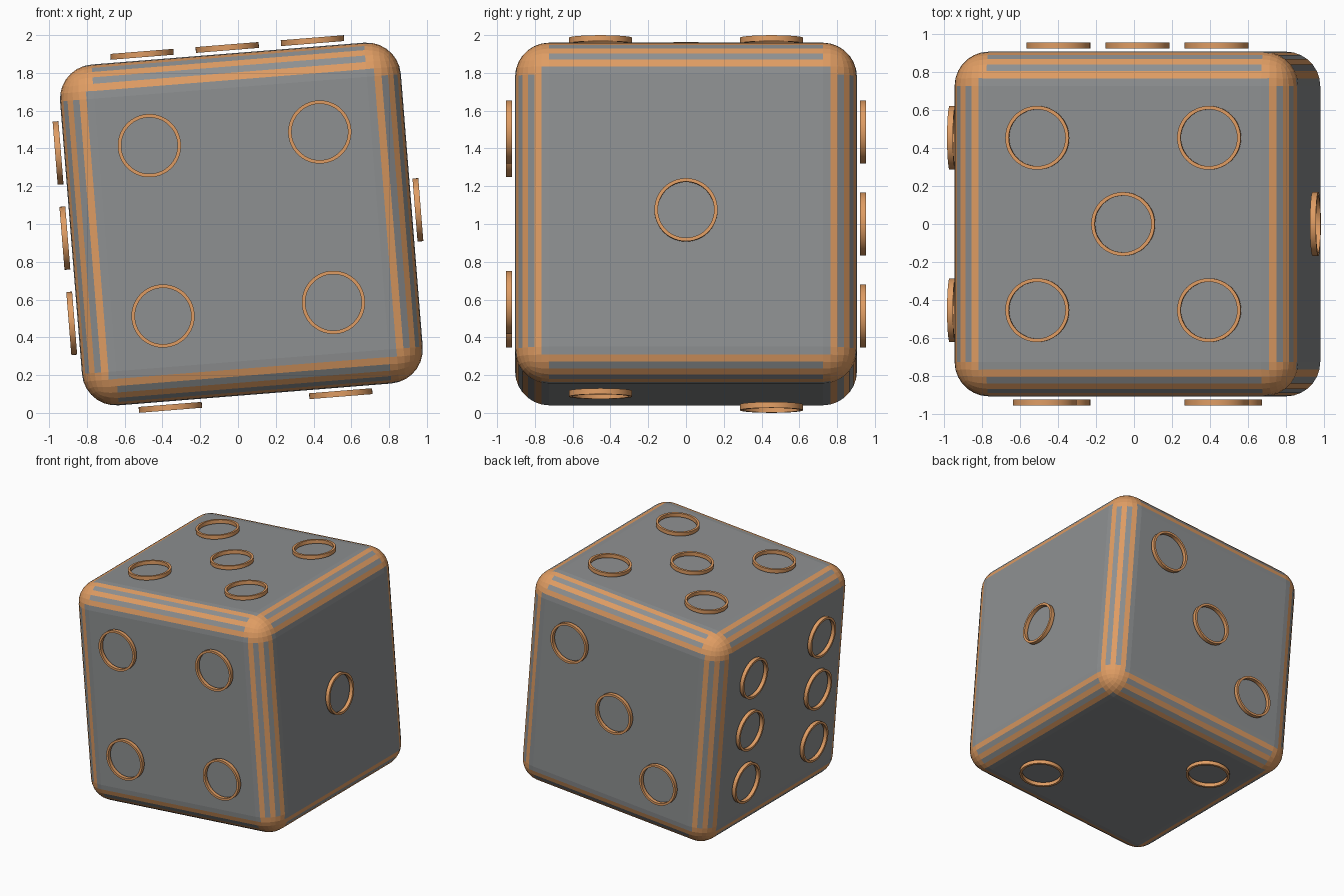
import bpy, bmesh, math
from mathutils import Matrix, Vector

if "Cube" in bpy.data.objects:
    bpy.data.objects.remove(bpy.data.objects["Cube"])

HALF, RADIUS, SEGS = 0.905, 0.181, 7
TILT = Matrix.Translation((0.018, 0, 1.0)) @ Matrix.Rotation(-0.08, 4, 'Y')


def material(name, color):
    m = bpy.data.materials.new(name)
    m.diffuse_color = (*color, 1)
    m.use_nodes = True
    m.node_tree.nodes["Principled BSDF"].inputs["Base Color"].default_value = m.diffuse_color
    return m


GREY = material("steel_grey", (0.27, 0.28, 0.285))
COPPER = material("copper", (0.74, 0.335, 0.125))


def add_object(name, bm, mats, matrix):
    bmesh.ops.recalc_face_normals(bm, faces=bm.faces)
    me = bpy.data.meshes.new(name)
    bm.to_mesh(me)
    bm.free()
    for m in mats:
        me.materials.append(m)
    ob = bpy.data.objects.new(name, me)
    bpy.context.collection.objects.link(ob)
    ob.matrix_world = matrix
    return ob


# Rounded cube body with alternating stripes along the edges, copper corners
bm = bmesh.new()
bmesh.ops.create_cube(bm, size=2 * HALF)
bmesh.ops.bevel(bm, geom=bm.edges[:], offset=RADIUS, offset_type='OFFSET',
                segments=SEGS, profile=0.5, affect='EDGES')
bm.normal_update()
for f in bm.faces:
    lo, mid, hi = sorted(abs(c) for c in f.normal)
    if lo > 0.01:
        f.material_index = int(hi < 0.97)
    elif mid > 0.01:
        step = int(math.atan2(mid, hi) / (math.pi / 2 / SEGS))
        f.material_index = step % 2
add_object("cube_body", bm, [GREY, COPPER], TILT)


# Pip rings floating just above each face
def ring(name, matrix, inner=0.149, outer=0.1675, low=0.922, high=0.953, n=48):
    bm = bmesh.new()
    profile = [(inner, low), (outer, low), (outer, high), (inner, high)]
    loops = []
    for i in range(n):
        a = 2 * math.pi * i / n
        loops.append([bm.verts.new((r * math.cos(a), r * math.sin(a), z))
                      for r, z in profile])
    for i in range(n):
        p, q = loops[i], loops[(i + 1) % n]
        for k in range(4):
            j = (k + 1) % 4
            bm.faces.new((p[k], q[k], q[j], p[j])).smooth = k in (1, 3)
    ob = add_object(name, bm, [COPPER], matrix)
    for e in ob.data.edges:
        a, b = (ob.data.vertices[v].co for v in e.vertices)
        e.use_edge_sharp = abs(a.xy.length - b.xy.length) < 1e-4 and abs(a.z - b.z) < 1e-4


S = HALF / 2
X, Y, Z = Vector((1, 0, 0)), Vector((0, 1, 0)), Vector((0, 0, 1))
four = [(-1, -1), (-1, 1), (1, -1), (1, 1)]
# face name: outward normal, in-plane axes, pip positions
faces = {
    "right": (X, Y, Z, [(0, 0)]),
    "bottom": (-Z, X, Y, [(1, -1), (-1, 1)]),
    "back": (Y, X, Z, [(1, 1), (0, 0), (-1, -1)]),
    "front": (-Y, X, Z, four),
    "top": (Z, X, Y, four + [(0, 0)]),
    "left": (-X, Y, Z, four + [(-1, 0), (1, 0)]),
}
for name, (n, u, v, pips) in faces.items():
    turn = n.to_track_quat('Z', 'Y').to_matrix().to_4x4()
    for i, (a, b) in enumerate(pips):
        place = Matrix.Translation((u * a + v * b) * S)
        ring(f"{name}_pip_ring_{i + 1}", TILT @ place @ turn)
